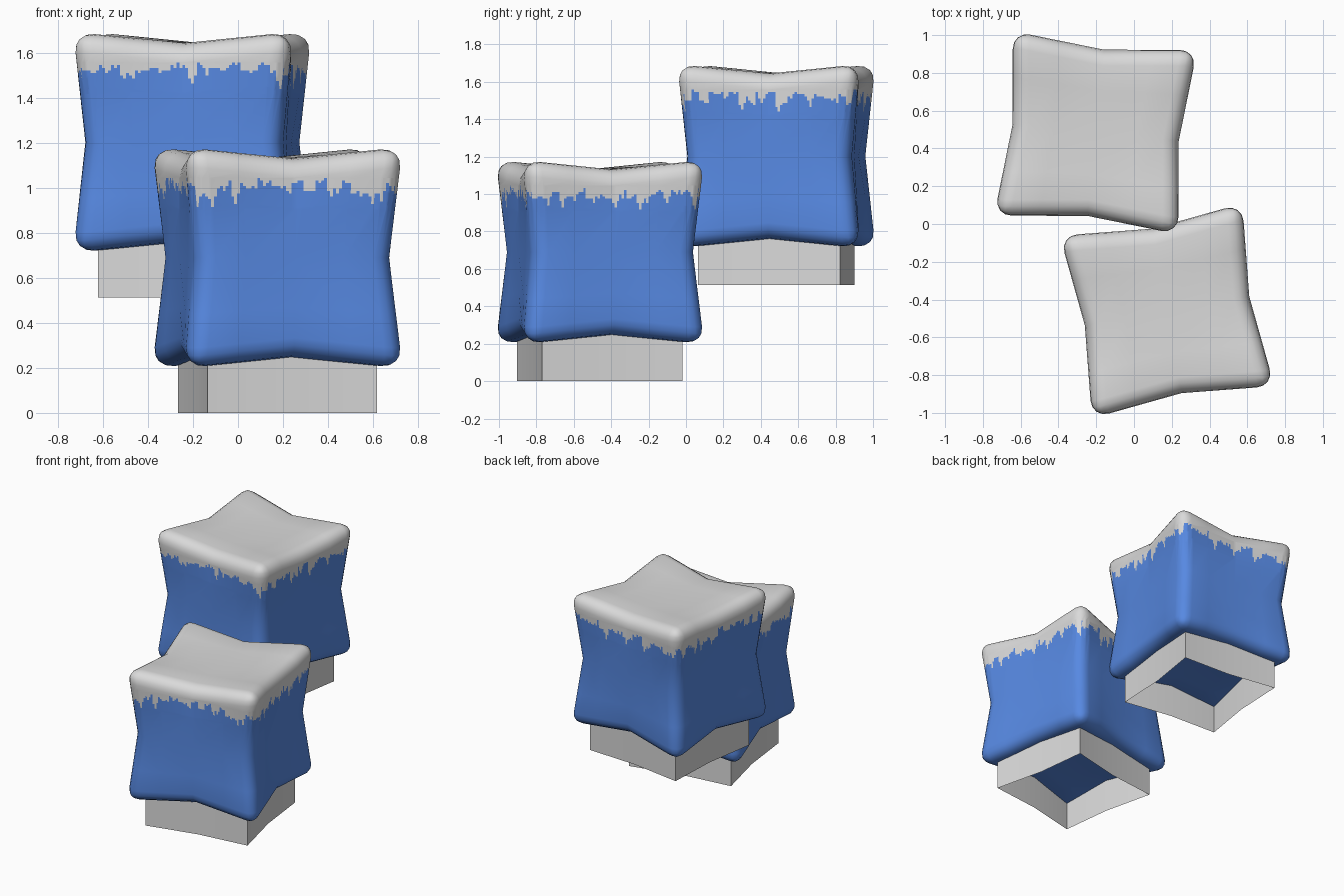
import bpy, bmesh, math, random
from mathutils import Vector

if "Cube" in bpy.data.objects:
    bpy.data.objects.remove(bpy.data.objects["Cube"])

def material(name, col):
    m = bpy.data.materials.new(name)
    m.diffuse_color = (*col, 1)
    m.use_nodes = True
    m.node_tree.nodes["Principled BSDF"].inputs["Base Color"].default_value = m.diffuse_color
    return m

SNOW = material("soft white", (0.70, 0.70, 0.70))
BLUE = material("sky blue", (0.095, 0.25, 0.76))

HALF, PINCH, BEVEL = 0.442, 0.137, 0.085
LOW, HIGH, COLS, ROWS = 0.215, 0.355, 76, 12

def cut(bm, co, normal, test):
    """Slice only the faces that pass the test."""
    faces = [f for f in bm.faces if test(f)]
    edges = {e for f in faces for e in f.edges}
    verts = {v for f in faces for v in f.verts}
    bmesh.ops.bisect_plane(bm, geom=list(verts) + list(edges) + faces,
                           plane_co=co, plane_no=normal, dist=1e-5)
    bm.normal_update()

def finish(bm, name, loc, angle, mats):
    me = bpy.data.meshes.new(name)
    bm.to_mesh(me)
    bm.free()
    ob = bpy.data.objects.new(name, me)
    bpy.context.collection.objects.link(ob)
    for m in mats:
        me.materials.append(m)
    ob.location = loc
    ob.rotation_euler.z = math.radians(angle)
    bpy.ops.object.select_all(action='DESELECT')
    ob.select_set(True)
    bpy.context.view_layer.objects.active = ob
    bpy.ops.object.shade_smooth_by_angle(angle=math.radians(45))

def drip_profile(rng):
    """Ragged lower edge of the white cap, one height per column."""
    out = []
    while len(out) < COLS + 1:
        h = 0.32 + rng.uniform(-0.045, 0.032)
        if rng.random() < 0.15:
            h = rng.uniform(0.225, 0.27)
            out += [h + 0.03, h, h + 0.04]
        else:
            out += [h + rng.uniform(-0.012, 0.012) for _ in range(rng.randint(1, 4))]
    return out

def puffy_block(name, loc, angle, seed):
    # cube with rounded edges
    bm = bmesh.new()
    bmesh.ops.create_cube(bm, size=2 * HALF)
    bmesh.ops.subdivide_edges(bm, edges=bm.edges[:], cuts=3, use_grid_fill=True)

    def on_rim(e):
        mid = (e.verts[0].co + e.verts[1].co) / 2
        return sum(abs(c) > HALF - 1e-3 for c in mid) == 2
    bmesh.ops.bevel(bm, geom=[e for e in bm.edges if on_rim(e)], offset=BEVEL,
                    offset_type='OFFSET', segments=4, profile=0.5, affect='EDGES')
    # push the corners outward so the sides look pinched
    for v in bm.verts:
        x, y, z = (abs(c) / HALF for c in v.co)
        v.co = Vector((v.co.x * (1 + PINCH * y * z),
                       v.co.y * (1 + PINCH * x * z),
                       v.co.z * (1 + PINCH * x * y)))
    bm.normal_update()

    # slice the drip band into small cells
    for z in (LOW, HIGH):
        cut(bm, (0, 0, z), (0, 0, 1), lambda f: True)

    def band(f):
        return LOW < f.calc_center_median().z < HIGH
    for axis in (0, 1):
        n = Vector((0, 0, 0))
        n[axis] = 1
        for i in range(1, COLS):
            p = n * (i / COLS - 0.5)
            cut(bm, p, n, lambda f: band(f) and abs(f.normal[1 - axis]) > 0.5)
    for i in range(1, ROWS):
        cut(bm, (0, 0, LOW + (HIGH - LOW) * i / ROWS), (0, 0, 1), band)

    # white cap above the ragged edge, blue below
    rng = random.Random(seed)
    drips = {(a, s): drip_profile(rng) for a in (0, 1) for s in (0, 1)}
    for f in bm.faces:
        c = f.calc_center_median()
        a = 0 if abs(f.normal.x) > abs(f.normal.y) else 1
        col = max(0, min(COLS - 1, int((c[1 - a] + 0.5) * COLS)))
        line = drips[a, int(f.normal[a] > 0)][col]
        f.material_index = 0 if c.z > HIGH or c.z > line else 1
    finish(bm, name, loc, angle, (SNOW, BLUE))

def skirt(name, loc, angle):
    # open hollow base with slightly pinched walls
    bm = bmesh.new()
    c, m = 0.382, 0.36
    ring = [(c, -c), (m, 0), (c, c), (0, m), (-c, c), (-m, 0), (-c, -c), (0, -m)]
    lo = [bm.verts.new((x, y, -0.69)) for x, y in ring]
    hi = [bm.verts.new((x, y, -0.43)) for x, y in ring]
    for i in range(8):
        j = (i + 1) % 8
        bm.faces.new((lo[i], lo[j], hi[j], hi[i]))
    finish(bm, name, loc, angle, (SNOW,))

for label, loc, angle, seed in (("front", (0.175, -0.46, 0.69), 10, 3),
                                ("back", (-0.203, 0.483, 1.203), -5.8, 8)):
    puffy_block(label + "_block", loc, angle, seed)
    skirt(label + "_base", loc, angle)
